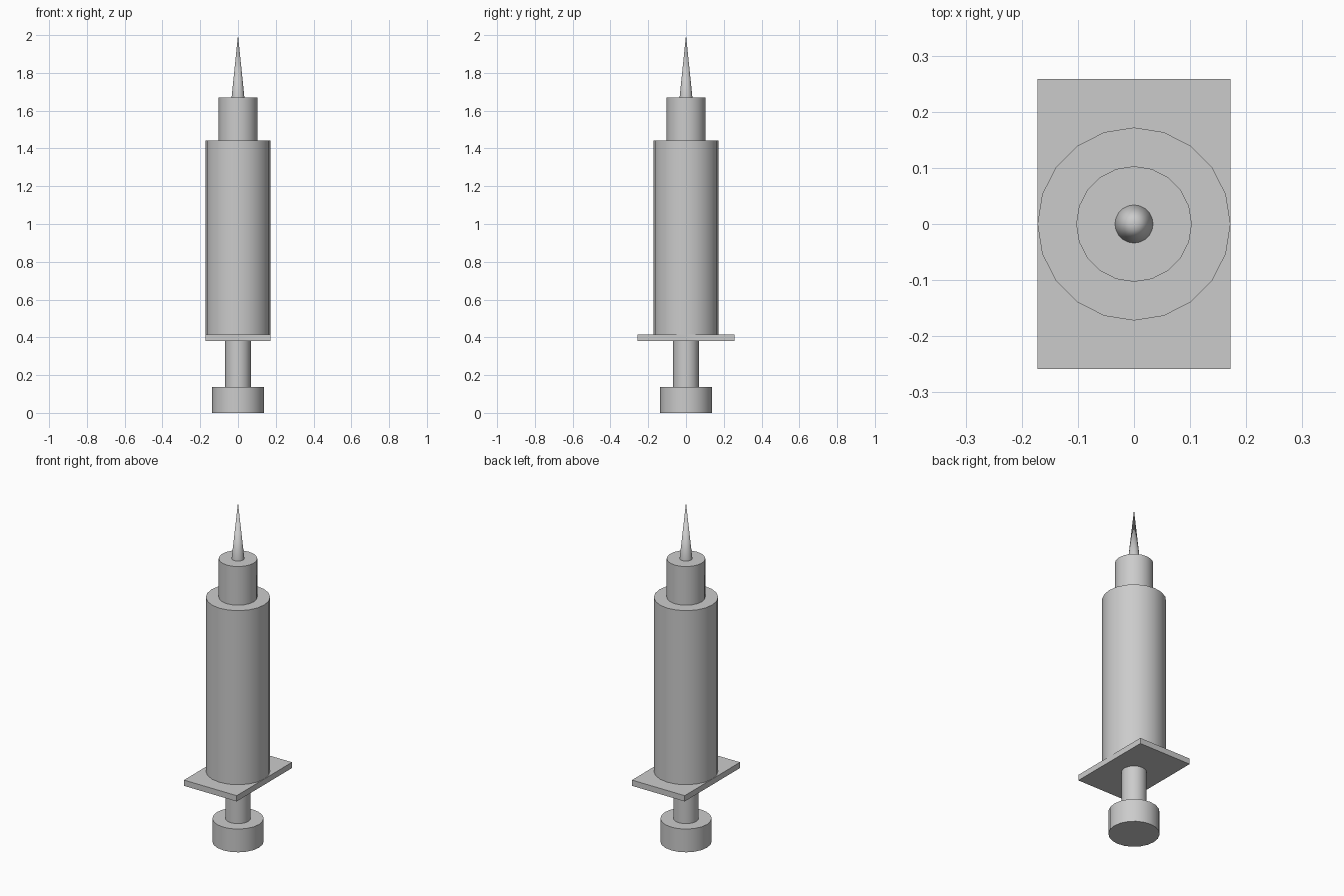
import bpy

if "Cube" in bpy.data.objects:
    bpy.data.objects.remove(bpy.data.objects["Cube"])

SIDES = 20


def round_part(name, z0, z1, r0, r1=None):
    """Upright cylinder or cone between two heights."""
    bpy.ops.mesh.primitive_cone_add(
        vertices=SIDES, radius1=r0, radius2=r0 if r1 is None else r1,
        depth=z1 - z0, location=(0, 0, (z0 + z1) / 2))
    obj = bpy.context.object
    obj.name = name
    bpy.ops.object.shade_smooth_by_angle()
    return obj


# Plunger: thumb pad and rod
round_part("plunger_pad", 0.0, 0.137, 0.137)
round_part("plunger_rod", 0.137, 0.385, 0.068)

# Finger flange, wider along y
bpy.ops.mesh.primitive_cube_add(size=1, location=(0, 0, 0.398))
flange = bpy.context.object
flange.name = "finger_flange"
flange.scale = (0.344, 0.516, 0.034)
bpy.ops.object.transform_apply(location=False, rotation=False, scale=True)

# Barrel, needle hub and tapered needle
round_part("barrel", 0.415, 1.442, 0.172)
round_part("needle_hub", 1.442, 1.67, 0.103)
round_part("needle", 1.67, 2.0, 0.034, 0.0)
